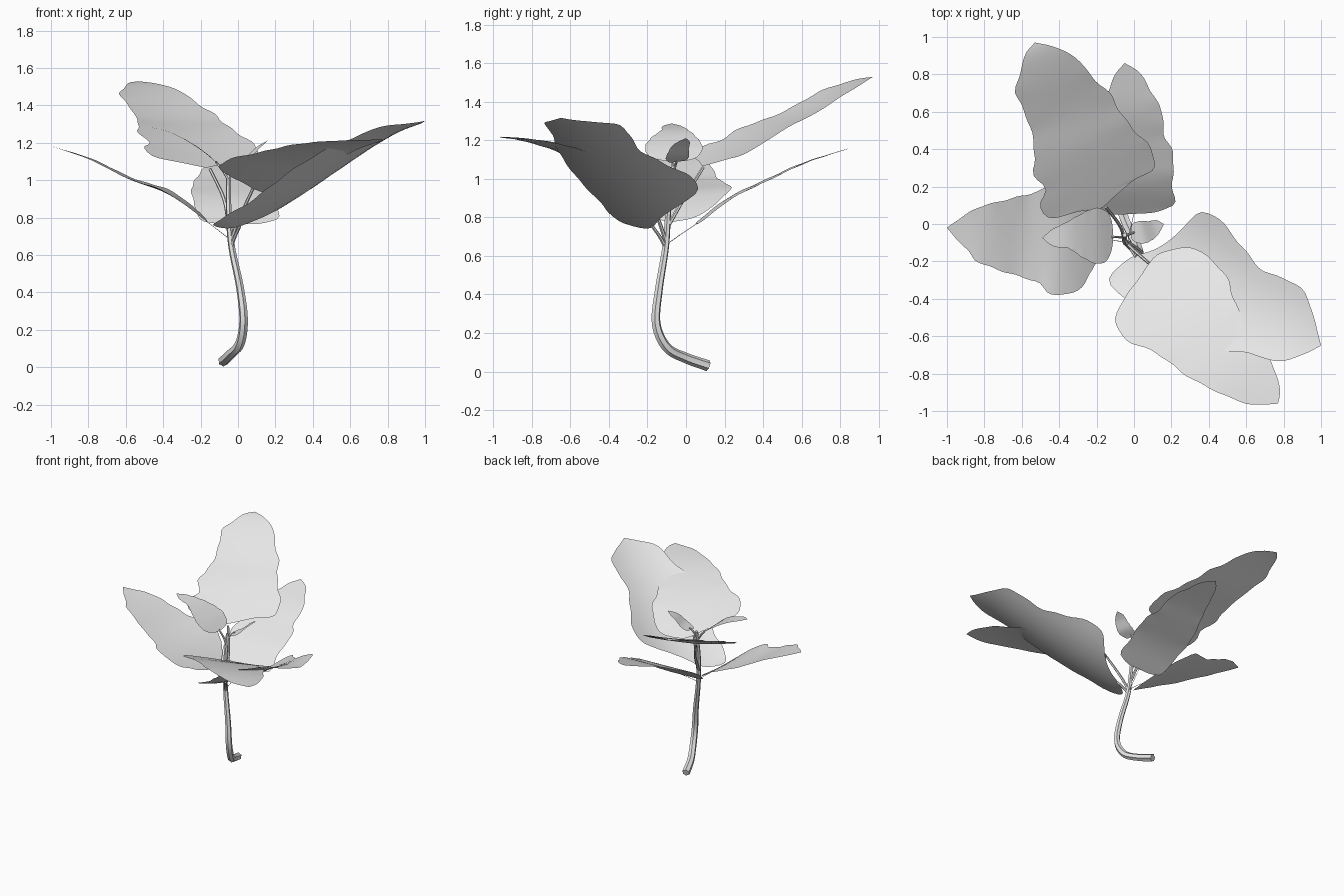
import bpy, math
from mathutils import Vector

if "Cube" in bpy.data.objects:
    bpy.data.objects.remove(bpy.data.objects["Cube"])

# One grey material for the whole plant
grey = bpy.data.materials.new("light_grey")
grey.use_nodes = True
grey.diffuse_color = (0.8, 0.8, 0.8, 1)
grey.node_tree.nodes["Principled BSDF"].inputs["Base Color"].default_value = (0.8, 0.8, 0.8, 1)

ROWS, COLS = 40, 10


def smooth(points, steps=8):
    """Catmull-Rom curve through the points."""
    p = [Vector(q) for q in points]
    p = [2 * p[0] - p[1]] + p + [2 * p[-1] - p[-2]]
    out = []
    for a, b, c, d in zip(p, p[1:], p[2:], p[3:]):
        for i in range(steps):
            t = i / steps
            out.append(0.5 * (2 * b + (c - a) * t + (2 * a - 5 * b + 4 * c - d) * t ** 2
                              + (3 * b - a - 3 * c + d) * t ** 3))
    return out + [p[-2]]


def resample(points, n):
    """Evenly spaced points along a polyline."""
    lengths = [0]
    for a, b in zip(points, points[1:]):
        lengths.append(lengths[-1] + (b - a).length)
    out, j = [], 0
    for i in range(n + 1):
        s = lengths[-1] * i / n
        while j < len(points) - 2 and lengths[j + 1] < s:
            j += 1
        f = (s - lengths[j]) / max(lengths[j + 1] - lengths[j], 1e-9)
        out.append(points[j].lerp(points[j + 1], f))
    return out


def height(curve, s):
    """Height of the midrib at distance s from the leaf base."""
    for a, b in zip(curve, curve[1:]):
        if s <= b.x:
            break
    return a.y + (b.y - a.y) * (s - a.x) / (b.x - a.x)


def add_object(name, verts, faces):
    mesh = bpy.data.meshes.new(name)
    mesh.from_pydata(verts, [], faces)
    mesh.validate()
    mesh.materials.append(grey)
    obj = bpy.data.objects.new(name, mesh)
    bpy.context.collection.objects.link(obj)
    bpy.ops.object.select_all(action="DESELECT")
    obj.select_set(True)
    bpy.context.view_layer.objects.active = obj
    bpy.ops.object.shade_smooth_by_angle(angle=math.radians(40))


def leaf(name, base, tip, left, right, rise, roll=0.0, cup=0.0, ruffle=0.004):
    """Blade lofted between two plan outlines; the roll fades out towards the tip."""
    base, tip = Vector(base), Vector(tip)
    length = (tip - base).length
    along = (tip - base) / length
    side = Vector((along.y, -along.x))
    edges = [resample(smooth([base] + e + [tip]), ROWS) for e in (left, right)]
    curve = smooth(rise)
    verts, faces = [], []
    for i, (a, b) in enumerate(zip(*edges)):
        for j in range(COLS + 1):
            u = j / COLS
            p = a.lerp(b, u)
            w = (p - base).dot(side)
            s = (p - base).dot(along)
            edge = abs(2 * u - 1) ** 3 * math.sin(math.pi * i / ROWS)
            wave = ruffle * edge * math.sin(i * 1.25 + 2 * u)
            p = p + side * wave * (1 if u > 0.5 else -1)
            z = height(curve, s) + roll * w * (1 - s / length) + cup * w * w + wave * 0.4
            verts.append((p.x, p.y, z))
    for i in range(ROWS):
        for j in range(COLS):
            k = i * (COLS + 1) + j
            faces.append((k, k + 1, k + COLS + 2, k + COLS + 1))
    add_object(name, verts, faces)


def stalk(name, points, radii, sides=12):
    """Fluted tapered stalk through the points, with capped ends."""
    path = resample(smooth(points), 6 * (len(points) - 1))
    n = len(path)
    verts, faces = [], []
    for i, p in enumerate(path):
        d = (path[min(i + 1, n - 1)] - path[max(i - 1, 0)]).normalized()
        u = d.cross(Vector((1, 0.3, 0))).normalized()
        v = d.cross(u)
        r = radii[0] + (radii[1] - radii[0]) * i / (n - 1)
        for k in range(sides):
            a = 2 * math.pi * k / sides
            flute = 0.8 if k % 2 else 1
            verts.append(p + r * flute * (math.cos(a) * u + math.sin(a) * v))
    for i in range(n - 1):
        for k in range(sides):
            q = (k + 1) % sides
            faces.append((i * sides + k, i * sides + q, (i + 1) * sides + q, (i + 1) * sides + k))
    faces += [tuple(reversed(range(sides))), tuple(range((n - 1) * sides, n * sides))]
    add_object(name, verts, faces)


# Main stem, hooked at the foot
stalk("main_stem", [(-.08, .115, .03), (-.04, 0, .07), (.01, -.1, .125), (.03, -.155, .25),
                    (.01, -.14, .43), (-.035, -.105, .65), (-.05, -.09, .85), (-.05, -.06, 1.08)],
      (.029, .012))

# Leaf stalks: path and thickness
stalk("rear_large_stalk", [(-.05, -.09, .76), (-.075, -.01, .9), (-.15, .09, 1.06)], (.011, .008))
stalk("front_upper_stalk", [(-.04, -.1, .66), (.0, -.14, .78), (.08, -.21, .955)], (.011, .008))
stalk("front_lower_stalk", [(-.035, -.105, .64), (-.02, -.13, .69), (.01, -.175, .755)], (.010, .008))
stalk("rear_lower_stalk", [(-.035, -.1, .66), (-.02, -.03, .71), (0, .06, .77)], (.002, .0015), 6)
stalk("right_lower_stalk", [(-.04, -.1, .68), (-.09, -.09, .72), (-.17, -.08, .78)], (.002, .0015), 6)
stalk("right_small_stalk", [(-.05, -.075, 1.0), (-.08, -.07, 1.05), (-.12, -.07, 1.1)], (.008, .006))
stalk("left_small_stalk", [(-.05, -.065, 1.03), (-.03, -.055, 1.07), (0, -.045, 1.1)], (.008, .006))

# Large rear leaf
leaf("rear_large_leaf", (-.17, .085), (-.53, .97),
     [(-.3, .065), (-.45, .03), (-.5, .1), (-.475, .19), (-.54, .27), (-.53, .36), (-.55, .5),
      (-.6, .63), (-.635, .71), (-.61, .8), (-.58, .91)],
     [(-.1, .15), (0, .235), (.11, .3), (.08, .42), (0, .5), (-.08, .61), (-.13, .7),
      (-.22, .78), (-.3, .88), (-.42, .945)],
     [(-.06, 1.03), (.06, 1.1), (.33, 1.245), (.53, 1.335), (.75, 1.45), (.9, 1.515), (1, 1.535)],
     -.05, .2)

# Lower rear leaf
leaf("rear_lower_leaf", (0, .06), (-.05, .86),
     [(-.1, .05), (-.2, .07), (-.23, .16), (-.25, .3), (-.23, .42), (-.19, .54), (-.14, .7), (-.1, .8)],
     [(.1, .06), (.19, .09), (.22, .115), (.205, .2), (.21, .37), (.16, .48), (.15, .6),
      (.09, .71), (.03, .81)],
     [(-.05, .73), (0, .77), (.17, .9), (.375, 1.0), (.56, 1.085), (.81, 1.165)])

# Lower leaf on the right side
leaf("right_lower_leaf", (-.16, -.08), (-1, -.02),
     [(-.2, -.2), (-.24, -.27), (-.28, -.34), (-.38, -.38), (-.46, -.365), (-.52, -.31), (-.68, -.26),
      (-.84, -.2), (-.88, -.15), (-.95, -.08)],
     [(-.18, .05), (-.25, .15), (-.38, .235), (-.5, .18), (-.6, .15), (-.72, .12), (-.84, .085),
      (-.93, .03)],
     [(-.03, .75), (0, .775), (.1, .855), (.23, .935), (.42, 1.005), (.63, 1.11), (.85, 1.185)], 0, .15)

# Two small leaves at the crown
leaf("right_small_leaf", (-.11, -.07), (-.49, -.075),
     [(-.12, -.14), (-.15, -.2), (-.21, -.21), (-.29, -.17), (-.35, -.13), (-.43, -.12)],
     [(-.12, .02), (-.15, .07), (-.21, .085), (-.29, .05), (-.36, .01), (-.44, -.03)],
     [(-.03, 1.07), (0, 1.09), (.1, 1.17), (.24, 1.25), (.39, 1.29)], 0, .1, .002)
leaf("left_small_leaf", (-.01, -.045), (.16, 0),
     [(-.01, 0), (.03, .015), (.08, .015), (.12, .02)],
     [(-.01, -.085), (.04, -.105), (.09, -.09), (.13, -.055)],
     [(-.04, 1.07), (0, 1.09), (.06, 1.12), (.12, 1.175), (.19, 1.22)], 0, 0, .001)

# Front lower leaf, reaching furthest to the left side
leaf("front_lower_leaf", (0, -.17), (1, -.65),
     [(.1, -.14), (.2, -.08), (.28, 0), (.35, .06), (.44, .04), (.52, -.05), (.6, -.15), (.69, -.25),
      (.8, -.29), (.9, -.35), (.95, -.46)],
     [(-.06, -.21), (-.135, -.3), (-.06, -.39), (.05, -.44), (.17, -.53), (.32, -.62), (.5, -.68),
      (.62, -.69), (.76, -.735), (.9, -.7)],
     [(-.1, .73), (0, .75), (.25, .88), (.5, 1.03), (.7, 1.15), (.9, 1.25), (1.12, 1.32)], .04, .7)

# Front upper leaf, its front edge raised
leaf("front_upper_leaf", (.08, -.21), (.77, -.96),
     [(.14, -.155), (.3, -.125), (.4, -.18), (.5, -.29), (.54, -.42), (.63, -.58), (.73, -.73),
      (.78, -.88)],
     [(.02, -.3), (-.04, -.38), (-.1, -.51), (-.04, -.62), (.12, -.69), (.28, -.81), (.45, -.9),
      (.6, -.96), (.7, -.965)],
     [(-.05, .94), (0, .955), (.1, .995), (.35, 1.095), (.6, 1.165), (.8, 1.2), (1.04, 1.22)], .24)
